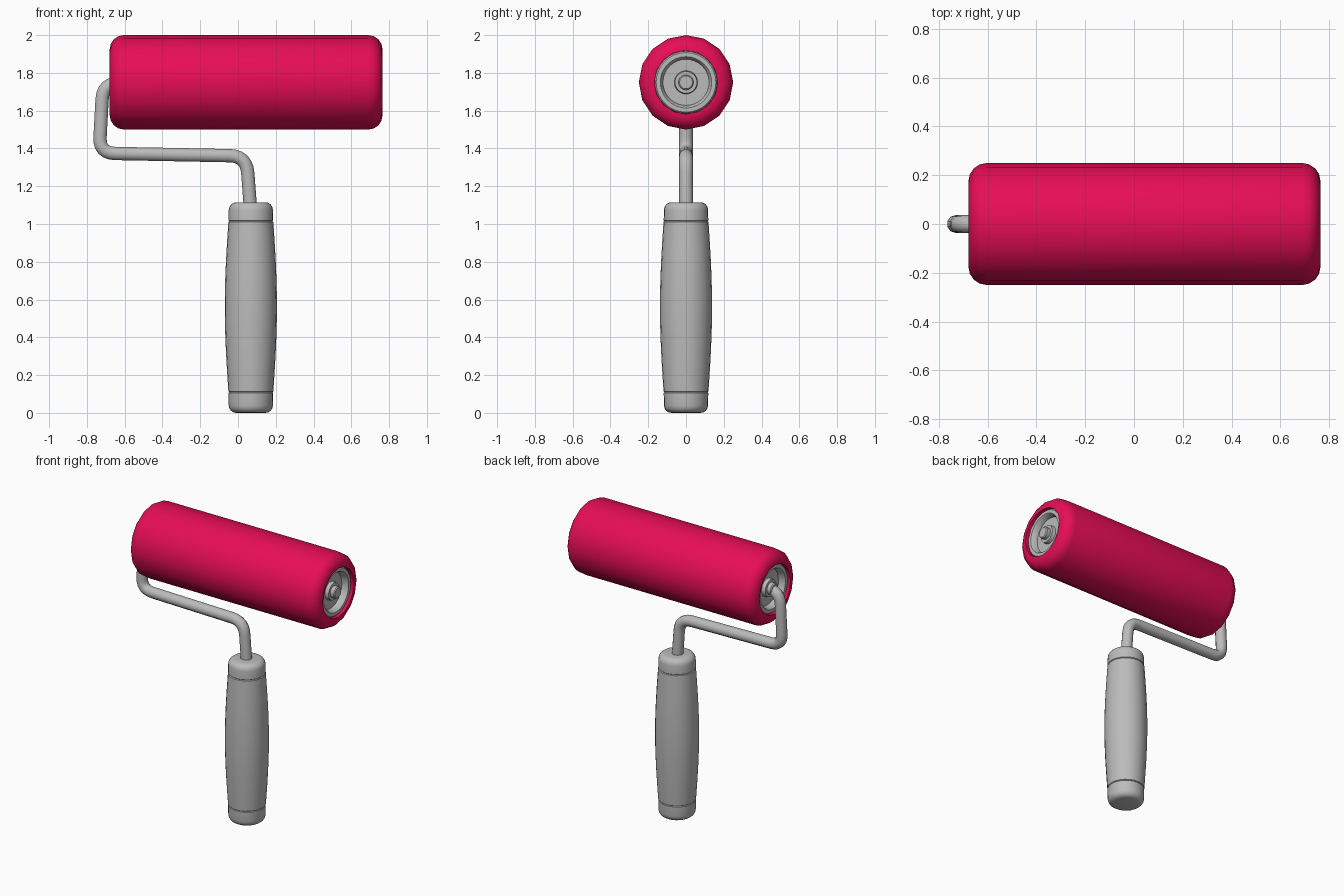
import bpy, bmesh, math
from mathutils import Matrix, Vector

cube = bpy.data.objects.get("Cube")
if cube:
    bpy.data.objects.remove(cube, do_unlink=True)


def material(name, color):
    mat = bpy.data.materials.new(name)
    mat.use_nodes = True
    mat.diffuse_color = color
    mat.node_tree.nodes["Principled BSDF"].inputs["Base Color"].default_value = color
    return mat


PINK = material("crimson pink", (0.8, 0.004, 0.095, 1))
GREY = material("grey", (0.5, 0.5, 0.5, 1))


def finish(obj, mat, angle=35):
    obj.data.materials.append(mat)
    bpy.ops.object.select_all(action="DESELECT")
    obj.select_set(True)
    bpy.context.view_layer.objects.active = obj
    bpy.ops.object.shade_smooth_by_angle(angle=math.radians(angle))


def lathe(name, profile, sides, matrix, mat, closed=False):
    """Spin (radius, height) points about local z; radius 0 becomes a pole."""
    bm = bmesh.new()
    rings = []
    for r, h in profile:
        if r == 0:
            rings.append([bm.verts.new((0, 0, h))] * sides)
        else:
            turns = [math.tau * i / sides for i in range(sides)]
            rings.append([bm.verts.new((r * math.cos(a), r * math.sin(a), h)) for a in turns])
    pairs = list(zip(rings, rings[1:]))
    if closed:
        pairs.append((rings[-1], rings[0]))
    for low, high in pairs:
        for i in range(sides):
            j = (i + 1) % sides
            corners = list(dict.fromkeys((low[i], low[j], high[j], high[i])))
            bm.faces.new(corners)
    bmesh.ops.recalc_face_normals(bm, faces=bm.faces)
    mesh = bpy.data.meshes.new(name)
    bm.to_mesh(mesh)
    bm.free()
    obj = bpy.data.objects.new(name, mesh)
    bpy.context.collection.objects.link(obj)
    obj.matrix_world = matrix
    finish(obj, mat)
    return obj


def arc(r, h, radius, start, end, steps=4):
    """Rounded corner centred at (r, h), angles in degrees."""
    angles = [math.radians(start + (end - start) * i / steps) for i in range(steps + 1)]
    return [(r + radius * math.cos(a), h + radius * math.sin(a)) for a in angles]


# Roller sleeve: rounded tube along x
AXIS_Z, MID_X, HALF = 1.75, 0.043, 0.722
along_x = Matrix.Translation((MID_X, 0, AXIS_Z)) @ Matrix.Rotation(math.pi / 2, 4, "Y")
ROUND = 0.075
sleeve = [(0.168, -HALF)]
sleeve += arc(0.25 - ROUND, -HALF + ROUND, ROUND, -90, 0)
sleeve += arc(0.25 - ROUND, HALF - ROUND, ROUND, 0, 90)
sleeve += [(0.168, HALF)]
lathe("roller_sleeve", sleeve, 16, along_x, PINK, closed=True)

# Dished end caps with a raised hub and axle tip
cap = [(0, 0.012), (0.034, 0.012), (0.04, 0.006), (0.04, -0.02), (0.058, -0.02),
       (0.062, -0.045), (0.122, -0.045), (0.13, -0.008), (0.136, -0.002),
       (0.158, -0.002), (0.165, -0.01), (0.168, -0.06)]
for side, sign in (("left", 1), ("right", -1)):
    place = (Matrix.Translation((MID_X + sign * (HALF - 0.014), 0, AXIS_Z))
             @ Matrix.Rotation(sign * math.pi / 2, 4, "Y"))
    lathe(side + "_end_cap", cap, 32, place, GREY)

# Handle: barrel grip between two rounded collars
upright = Matrix.Translation((0.068, 0, 0))
BOTTOM, TOP, LOW, HIGH = 0.0, 1.115, 0.11, 1.015
ferrule = [(0, BOTTOM)] + arc(0.077, 0.04, 0.04, -90, 0) + [(0.118, LOW - 0.004), (0.113, LOW)]
lathe("handle_bottom_collar", ferrule + [(0, LOW)], 24, upright, GREY)
collar = [(0, HIGH), (0.113, HIGH), (0.118, HIGH + 0.004)]
collar += arc(0.077, TOP - 0.04, 0.04, 0, 90) + [(0, TOP)]
lathe("handle_top_collar", collar, 24, upright, GREY)
grip = [(0, LOW), (0.114, LOW)]
for i in range(13):
    t = i / 12
    swell = math.sin(math.pi * t)
    grip.append((0.119 + 0.019 * swell, LOW + 0.004 + (HIGH - LOW - 0.008) * t))
grip += [(0.114, HIGH), (0, HIGH)]
lathe("handle_grip", grip, 24, upright, GREY)

# Bent wire frame: corner points with rounding radii
corners = [((-0.6, AXIS_Z - 0.005), 0), ((-0.715, AXIS_Z - 0.005), 0.085),
           ((-0.735, 1.375), 0.085), ((0.045, 1.36), 0.09), ((0.066, 1.08), 0)]
path = []
for i, (point, radius) in enumerate(corners):
    p = Vector(point)
    if not radius:
        path.append(p)
        continue
    start = p + (Vector(corners[i - 1][0]) - p).normalized() * radius
    end = p + (Vector(corners[i + 1][0]) - p).normalized() * radius
    for k in range(7):
        t = k / 6
        path.append(start * (1 - t) ** 2 + p * 2 * t * (1 - t) + end * t * t)

curve = bpy.data.curves.new("wire_frame", "CURVE")
curve.dimensions = "3D"
curve.bevel_depth = 0.037
curve.bevel_resolution = 3
curve.use_fill_caps = True
spline = curve.splines.new("POLY")
spline.points.add(len(path) - 1)
for point, p in zip(spline.points, path):
    point.co = (p.x, 0, p.y, 1)
wire = bpy.data.objects.new("wire_frame", curve)
bpy.context.collection.objects.link(wire)
bpy.ops.object.select_all(action="DESELECT")
wire.select_set(True)
bpy.context.view_layer.objects.active = wire
bpy.ops.object.convert(target="MESH")
finish(bpy.context.view_layer.objects.active, GREY, 50)
